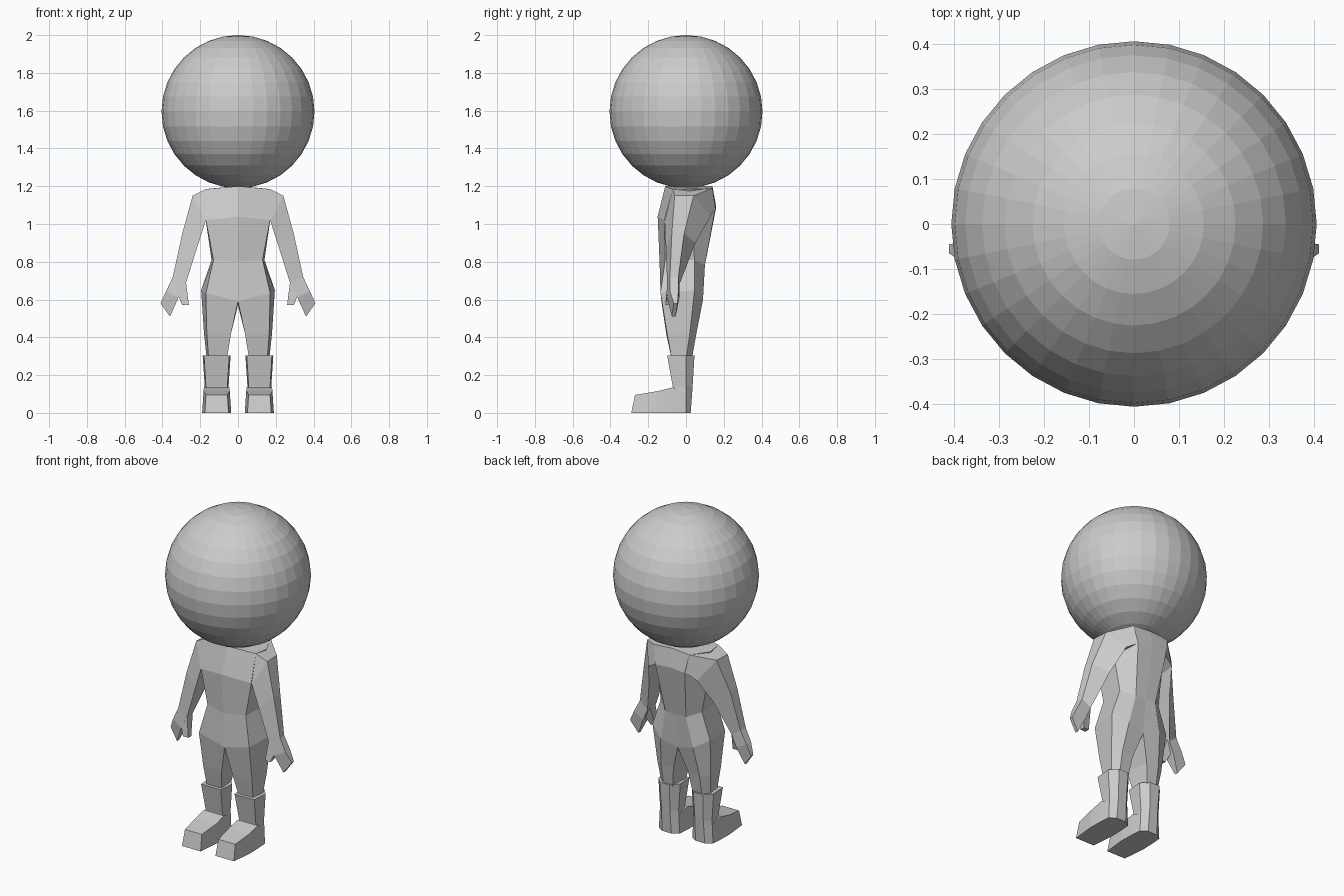
import bpy, bmesh

cube = bpy.data.objects.get("Cube")
if cube:
    bpy.data.objects.remove(cube, do_unlink=True)

grey = bpy.data.materials.new("plain_grey")
grey.use_nodes = True
grey.diffuse_color = (0.6, 0.6, 0.6, 1)
grey.node_tree.nodes["Principled BSDF"].inputs["Base Color"].default_value = grey.diffuse_color


def finish(name, bm, mirrored=False):
    """Turn a bmesh into a flat shaded object, optionally mirrored across x."""
    if mirrored:
        source = bm.copy()
        bmesh.ops.scale(source, vec=(-1, 1, 1), verts=source.verts)
        bmesh.ops.reverse_faces(source, faces=source.faces)
        flipped = bpy.data.meshes.new("flipped")
        source.to_mesh(flipped)
        source.free()
        bm.from_mesh(flipped)
        bpy.data.meshes.remove(flipped)
        bmesh.ops.remove_doubles(bm, verts=bm.verts, dist=0.0005)
    bmesh.ops.recalc_face_normals(bm, faces=bm.faces)
    mesh = bpy.data.meshes.new(name)
    bm.to_mesh(mesh)
    bm.free()
    mesh.materials.append(grey)
    obj = bpy.data.objects.new(name, mesh)
    bpy.context.collection.objects.link(obj)
    return obj


def loft(bm, rings, closed=True, caps=True):
    """Skin matching rings of points with quads."""
    loops = [[bm.verts.new(point) for point in ring] for ring in rings]
    count = len(loops[0])
    for lower, upper in zip(loops, loops[1:]):
        for i in range(count if closed else count - 1):
            j = (i + 1) % count
            bm.faces.new((lower[i], lower[j], upper[j], upper[i]))
    if caps:
        bm.faces.new(loops[0])
        bm.faces.new(loops[-1])
    bmesh.ops.recalc_face_normals(bm, faces=bm.faces)


def at_height(z, *points):
    return [(x, y, z) for x, y in points]


# Head: a faceted globe
bm = bmesh.new()
bmesh.ops.create_uvsphere(bm, u_segments=32, v_segments=16, radius=0.405)
bmesh.ops.translate(bm, vec=(0, 0, 1.595), verts=bm.verts)
finish("head", bm)

# Torso: half rings from front centre round the side to back centre
hip = [(0, -.13, .59), (.17, -.135, .635), (.195, .045, .65), (.11, .09, .6), (0, .08, .57)]
torso = [
    [(0, -.11, 1.2), (.17, -.07, 1.185), (.18, .02, 1.18), (.12, .14, 1.19), (0, .14, 1.2)],
    [(0, -.15, 1.04), (.17, -.115, 1.02), (.175, .03, 1.05), (.1, .155, 1.08), (0, .16, 1.09)],
    [(0, -.14, .8), (.13, -.11, .81), (.14, .045, .81), (.07, .1, .78), (0, .1, .78)],
    hip,
]
bm = bmesh.new()
loft(bm, torso, closed=False)
finish("torso", bm, mirrored=True)

# Legs: tapering from the hip down into the boots
bm = bmesh.new()
loft(bm, [
    hip,
    at_height(.42, (.037, -.105), (.165, -.1), (.18, .02), (.13, .055), (.05, .05)),
    at_height(.28, (.06, -.075), (.155, -.075), (.165, 0), (.13, .03), (.07, .03)),
])
finish("legs", bm, mirrored=True)


# Boots: six sided shafts with a wedge shaped foot
def shaft_ring(z, half, front, back, middle=.113):
    narrow, front_half = half * .45, half * .9
    return at_height(z, (middle - front_half, front), (middle + front_half, front),
                     (middle + half, 0), (middle + narrow, back),
                     (middle - narrow, back), (middle - half, 0))


def foot_ring(y, half, top, lean=0, middle=.113):
    return [(middle - half, y, 0), (middle + half, y, 0),
            (middle + half * .9, y + lean, top), (middle - half * .9, y + lean, top)]


bm = bmesh.new()
loft(bm, [shaft_ring(.305, .074, -.1, .045), shaft_ring(.14, .063, -.07, .035),
          shaft_ring(0, .07, -.07, .025)])
finish("boot_shafts", bm, mirrored=True)

bm = bmesh.new()
loft(bm, [foot_ring(0, .07, .11), foot_ring(-.07, .075, .135),
          foot_ring(-.15, .077, .115), foot_ring(-.29, .063, .095, lean=.02)])
finish("boot_feet", bm, mirrored=True)

# Arms: front low, front top, back top and back low corners down to the wrist
wrist = [(.275, -.1, .69), (.345, -.085, .72), (.34, -.04, .72), (.285, -.035, .68)]
bm = bmesh.new()
loft(bm, [
    [(.165, -.11, 1.03), (.17, -.07, 1.185), (.12, .14, 1.19), (.1, .15, 1.08)],
    [(.172, -.113, 1.015), (.24, -.06, 1.15), (.235, .04, 1.15), (.165, .13, 1.04)],
    [(.215, -.107, .88), (.295, -.075, .95), (.293, -.01, .95), (.215, .05, .9)],
    wrist,
])
finish("arms", bm, mirrored=True)

# Hands: a mitten of fingers and a thumb
bm = bmesh.new()
loft(bm, [
    wrist,
    [(.315, -.1, .61), (.38, -.085, .645), (.38, -.04, .645), (.315, -.035, .61)],
    [(.36, -.075, .51), (.41, -.065, .58), (.41, -.045, .58), (.36, -.055, .51)],
])
finish("fingers", bm, mirrored=True)

bm = bmesh.new()
loft(bm, [
    [(.275, -.098, .69), (.32, -.098, .63), (.32, -.05, .63), (.275, -.045, .69)],
    at_height(.57, (.26, -.11), (.295, -.11), (.295, -.08), (.26, -.08)),
])
finish("thumbs", bm, mirrored=True)
